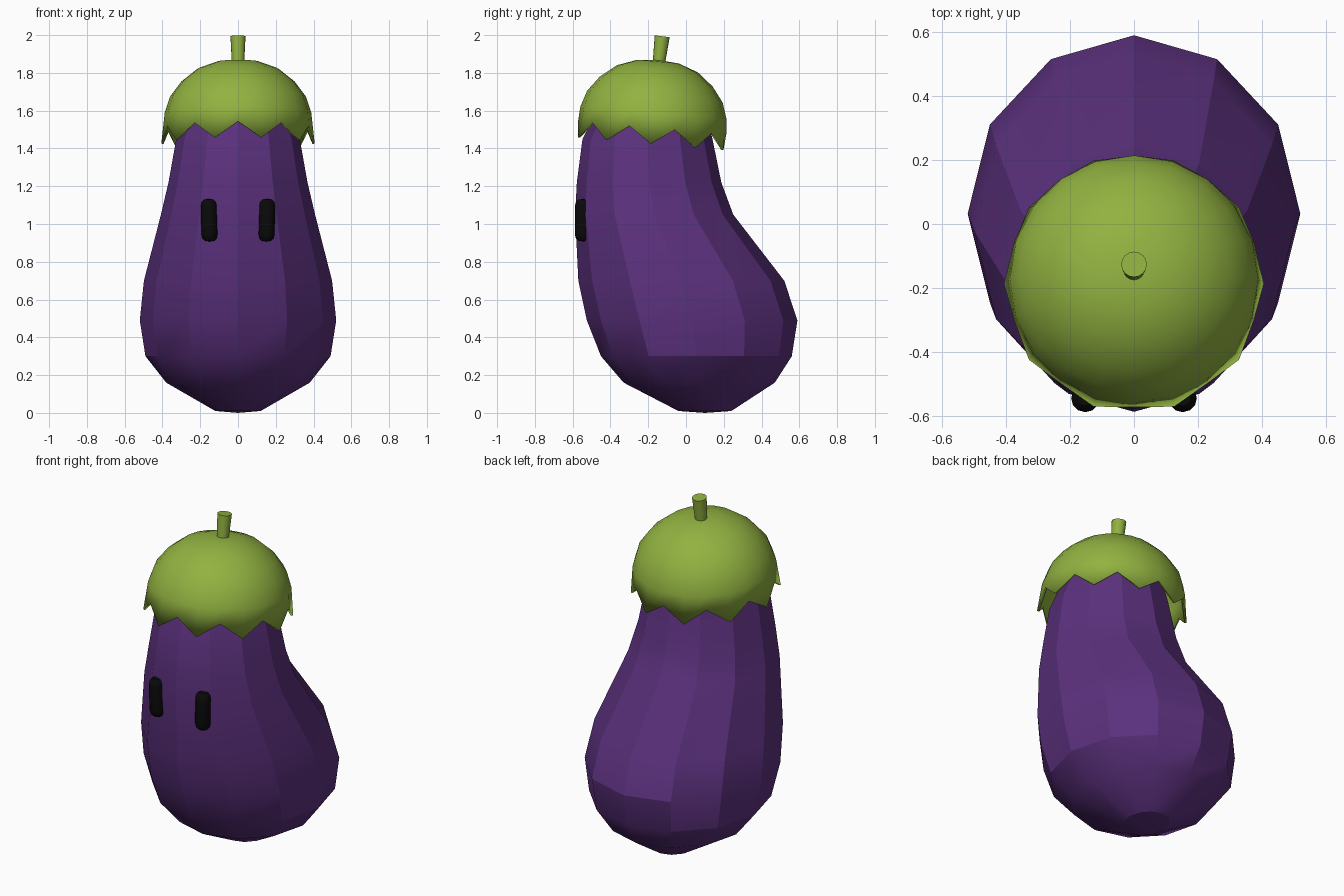
import bpy, bmesh, math
from mathutils import Matrix, Vector

if "Cube" in bpy.data.objects:
    bpy.data.objects.remove(bpy.data.objects["Cube"])


def material(name, rgb):
    m = bpy.data.materials.new(name)
    m.diffuse_color = (*rgb, 1)
    m.use_nodes = True
    m.node_tree.nodes["Principled BSDF"].inputs["Base Color"].default_value = m.diffuse_color
    return m


purple = material("aubergine purple", (0.105, 0.030, 0.205))
green = material("leaf green", (0.285, 0.445, 0.052))
black = material("eye black", (0.003, 0.003, 0.003))


def loft(name, rings, mat, bottom=None, top=None, angle=25):
    """Bridge equal-sized rings of points (bottom to top), closing ends with fans."""
    bm = bmesh.new()
    rows = [[bm.verts.new(p) for p in ring] for ring in rings]
    n = len(rows[0])
    for lo, hi in zip(rows, rows[1:]):
        for i in range(n):
            j = (i + 1) % n
            bm.faces.new((lo[i], lo[j], hi[j], hi[i]))
    for row, pole in ((rows[0], bottom), (rows[-1], top)):
        if pole is not None:
            c = bm.verts.new(pole)
            for i in range(n):
                bm.faces.new((row[i], row[(i + 1) % n], c))
    bmesh.ops.recalc_face_normals(bm, faces=bm.faces)
    me = bpy.data.meshes.new(name)
    bm.to_mesh(me)
    bm.free()
    me.materials.append(mat)
    ob = bpy.data.objects.new(name, me)
    bpy.context.collection.objects.link(ob)
    bpy.ops.object.select_all(action='DESELECT')
    ob.select_set(True)
    bpy.context.view_layer.objects.active = ob
    bpy.ops.object.shade_smooth_by_angle(angle=math.radians(angle))
    return ob


def ring(n, rx, ry, y, z, x=0.0):
    """Ring starting at the front (-y)."""
    return [Vector((x + rx * math.sin(a), y - ry * math.cos(a), z))
            for a in (math.tau * i / n for i in range(n))]


# Body: 12-sided, leaning profile of (z, half width, front y, back y)
profile = [(0.01, 0.12, -0.04, 0.24), (0.16, 0.38, -0.33, 0.47),
           (0.30, 0.49, -0.45, 0.56), (0.49, 0.52, -0.525, 0.59),
           (0.70, 0.498, -0.57, 0.52), (1.05, 0.408, -0.587, 0.25),
           (1.22, 0.368, -0.578, 0.187), (1.45, 0.327, -0.548, 0.14),
           (1.62, 0.27, -0.46, 0.10)]
loft("body", [ring(12, w, (b - f) / 2, (f + b) / 2, z) for z, w, f, b in profile],
     purple, bottom=(0, 0.10, 0), top=(0, -0.17, 1.70))

# Leafy cap: 20-sided tilted dome with a zigzag rim of ten teeth
tilt = Matrix.Translation((0, -0.18, 1.5)) @ Matrix.Rotation(math.radians(-5), 4, 'X')
rim = ring(20, 1, 1, 0, 0)
rim = [p * 0.406 + Vector((0, 0, -0.075)) if i % 2 else p * 0.394 + Vector((0, 0, 0.01))
       for i, p in enumerate(rim)]
dome = [(0.388, 0.09), (0.36, 0.175), (0.30, 0.255), (0.215, 0.323), (0.11, 0.361)]
cap = loft("leaf_cap", [[tilt @ p for p in r] for r in
                        [rim] + [ring(20, r, r, 0, h) for r, h in dome]],
           green, top=tilt @ Vector((0, 0, 0.37)), angle=30)
shell = cap.modifiers.new("shell", 'SOLIDIFY')
shell.thickness = 0.012
shell.offset = -1

# Stem: short flared stub leaning back
lean = Matrix.Translation((0, -0.145, 1.84)) @ Matrix.Rotation(math.radians(-7), 4, 'X')
loft("stem", [[lean @ p for p in ring(16, r, r, 0, h)] for r, h in ((0.032, 0), (0.04, 0.155))],
     green, top=lean @ Vector((0, 0, 0.155)), angle=30)

# Eyes: upright pills set into the face
for side, label in ((-1, "left"), (1, "right")):
    pill = ((0.024, -0.11), (0.038, -0.097), (0.043, -0.075),
            (0.043, 0.075), (0.038, 0.097), (0.024, 0.11))
    loft(label + "_eye",
         [ring(12, r, r, -0.545, 1.02 + h, side * (0.152 + 0.02 * h)) for r, h in pill],
         black, bottom=(side * 0.15, -0.545, 0.908), top=(side * 0.154, -0.545, 1.132), angle=35)
